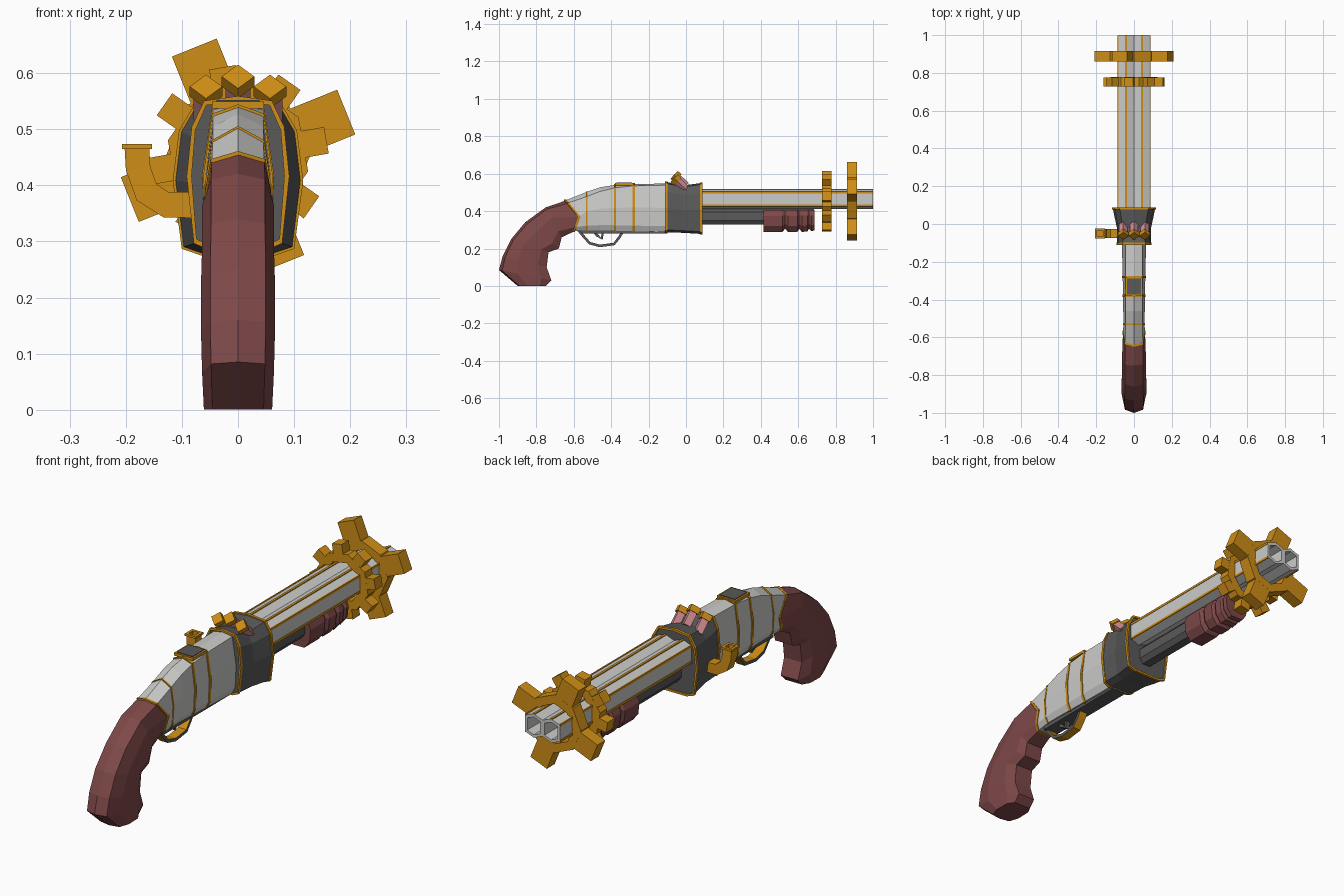
import bpy, bmesh, math
from mathutils import Vector, Matrix

if "Cube" in bpy.data.objects:
    bpy.data.objects.remove(bpy.data.objects["Cube"])


def material(name, col):
    m = bpy.data.materials.new(name)
    m.diffuse_color = (*col, 1)
    m.use_nodes = True
    m.node_tree.nodes["Principled BSDF"].inputs["Base Color"].default_value = m.diffuse_color
    return m


SILVER = material("silver steel", (0.60, 0.60, 0.59))
DARK = material("dark steel", (0.10, 0.10, 0.10))
GOLD = material("brass", (0.62, 0.27, 0.008))
WOOD = material("red wood", (0.21, 0.065, 0.065))
PINK = material("pink shell", (0.66, 0.27, 0.29))


def finish(name, bm, mat):
    bmesh.ops.recalc_face_normals(bm, faces=bm.faces)
    me = bpy.data.meshes.new(name)
    bm.to_mesh(me)
    bm.free()
    me.materials.append(mat)
    ob = bpy.data.objects.new(name, me)
    bpy.context.collection.objects.link(ob)
    return ob


def loft(name, rings, mat, closed=False, bm=None):
    """Skin a list of point rings; cap the ends or close into a loop."""
    own = bm is None
    bm = bm or bmesh.new()
    vs = [[bm.verts.new(p) for p in r] for r in rings]
    n = len(vs[0])
    pairs = list(zip(vs, vs[1:])) + ([(vs[-1], vs[0])] if closed else [])
    for a, b in pairs:
        for i in range(n):
            j = (i + 1) % n
            bm.faces.new((a[i], a[j], b[j], b[i]))
    if not closed:
        bm.faces.new(vs[0])
        bm.faces.new(vs[-1])
    return finish(name, bm, mat) if own else None


def add_box(bm, loc, size, rot=None):
    mtx = Matrix.Translation(loc) @ (rot or Matrix()) @ Matrix.Diagonal((*size, 1))
    bmesh.ops.create_cube(bm, size=1, matrix=mtx)


def box(name, loc, size, mat):
    bm = bmesh.new()
    add_box(bm, loc, size)
    return finish(name, bm, mat)


def mirror(half):
    """Half ring of (x, y, z), top to bottom, mirrored across x = 0."""
    return [Vector(p) for p in half] + [Vector((-x, y, z)) for x, y, z in reversed(half) if x > 1e-6]


def band(name, ring, grow=0.004, thick=0.012):
    c = sum(ring, Vector()) / len(ring)
    def shifted(g, dy):
        out = []
        for p in ring:
            d = Vector((p.x - c.x, 0, p.z - c.z))
            out.append(p + d.normalized() * g + Vector((0, dy, 0)))
        return out
    t = thick / 2
    loft(name, [shifted(grow, -t), shifted(grow, t), shifted(-0.006, t), shifted(-0.006, -t)], GOLD, closed=True)


# Grip: stations given by a back point and a front point
joint = [(0, -.645, .457), (.047, -.632, .443), (.058, -.57, .37), (.052, -.59, .315), (.035, -.60, .292)]
grip = [mirror([(x, y + .004, z) for x, y, z in joint])]
for (by, bz), (fy, fz), w in [((-.75, .42), (-.665, .26), 1), ((-.86, .34), (-.68, .20), 1),
                              ((-.935, .25), (-.735, .18), 1.03), ((-.98, .16), (-.745, .10), 1.03),
                              ((-1.0, .085), (-.72, .03), 1), ((-.90, 0), (-.75, .0), .95)]:
    grip.append(mirror([(x * w, by + (fy - by) * t, bz + (fz - bz) * t)
                        for t, x in [(0, 0), (.06, .048), (.35, .064), (.8, .062), (1, .042)]]))
loft("grip", grip, WOOD)


# Receiver body
def section(y, zt, drop, w, zb):
    h = zt - zb
    return mirror([(0, y, zt), (.045, y, zt - drop), (w, y, zb + h * .5), (w * .93, y, zb + h * .12), (w * .7, y, zb)])


stations = [section(-.53, .503, .025, .056, .297), section(-.46, .527, .022, .057, .297),
            section(-.38, .54, .016, .058, .295), section(-.28, .545, .010, .060, .292),
            section(-.10, .547, .008, .064, .288)]
loft("receiver", [mirror(joint)] + stations, SILVER)
band("grip_collar", mirror(joint))
band("rear_seam", stations[0], .003, .008)
band("middle_seam", stations[2])
band("front_seam", stations[3])
box("receiver_underside", (0, -.33, .291), (.07, .46, .022), DARK)
box("top_hatch_frame", (0, -.33, .543), (.092, .10, .012), GOLD)
box("top_hatch", (0, -.33, .547), (.076, .084, .010), DARK)


# Breech block, flared toward the muzzle
def breech(y, s, zt, zb):
    h = zt - zb
    return mirror([(0, y, zt), (.072 * s, y, zt - .008), (.098 * s, y, zt - h * .2),
                   (.108 * s, y, zt - h * .52), (.094 * s, y, zb + .012), (.06 * s, y, zb)])


blocks = [breech(-.105, .82, .556, .287), breech(-.02, .84, .537, .284), breech(.082, 1.04, .55, .278)]
loft("breech_block", blocks, DARK)
band("breech_rear_trim", blocks[0], .003)
band("breech_front_trim", blocks[2], .004)

# Twin hexagonal barrels with hollow muzzles and brass edge strips
for sx, side in ((-1, "left"), (1, "right")):
    cx = .0425 * sx
    hexa = [(0, .054), (.0425, .038), (.0425, -.034), (0, -.051), (-.0425, -.034), (-.0425, .038)]
    def ring(y, s):
        return [Vector((cx + x * s, y, .463 + z * s)) for x, z in hexa]
    loft(side + "_barrel", [ring(.07, 1), ring(1, 1), ring(1, .74), ring(.86, .74)], SILVER)
    for i, (x, z) in enumerate([(cx, .516), (.084 * sx, .500), (.084 * sx, .430)]):
        box(f"{side}_barrel_strip_{i}", (x, .54, z), (.010 if i == 0 else .006, .915, .006 if i == 0 else .010), GOLD)

# Magazine tube and wooden fore-end with grooves
tube = [(.018, .412), (.034, .395), (.036, .35), (.02, .328)]
loft("magazine_tube", [mirror([(x, y, z) for x, z in tube]) for y in (.07, .685)], DARK)
fore = []
for y, s in [(.415, 1), (.515, 1), (.53, .84), (.545, 1), (.595, 1), (.605, .84), (.62, 1),
             (.65, .96), (.658, .84), (.67, .96), (.687, .92)]:
    fore.append(mirror([(x * s, y, .40 + (z - .40) * s)
                        for x, z in [(.05, .405), (.064, .375), (.058, .32), (.032, .288)]]))
loft("fore_end", fore, WOOD)


# Brass gears around the barrels
def gear(name, y, thick, ring_out, ring_in, reach, width, teeth, start):
    bm = bmesh.new()
    zc, n = .4525, 8
    def circle(r, yy):
        return [(r * math.cos(math.tau * (k + .5) / n + math.radians(start)), yy,
                 zc + r * math.sin(math.tau * (k + .5) / n + math.radians(start))) for k in range(n)]
    a, b = y - thick / 2, y + thick / 2
    loft(name, [circle(ring_out, a), circle(ring_out, b), circle(ring_in, b), circle(ring_in, a)], GOLD, True, bm)
    inner = ring_out * .88
    for k in range(teeth):
        ang = math.radians(start) + math.tau * k / teeth
        r = (reach + inner) / 2
        add_box(bm, (r * math.cos(ang), y, zc + r * math.sin(ang)),
                (reach - inner, thick - .0005, width), Matrix.Rotation(-ang, 4, 'Y'))
    finish(name, bm, GOLD)


gear("small_gear", .752, .05, .128, .088, .160, .048, 8, 10)
gear("large_gear", .888, .055, .128, .088, .208, .086, 4, 22)

# Three shells standing on the breech, tilted back
axis = Vector((0, -.06, .056)).normalized()
rot = axis.to_track_quat('Z', 'X').to_matrix().to_4x4()
if abs((rot @ Vector((1, 0, 0))).x) < .9:
    rot = rot @ Matrix.Rotation(math.pi / 2, 4, 'Z')
for i, (x, z) in enumerate([(-.057, .522), (0, .540), (.057, .522)]):
    base = Vector((x, -.006, z))
    for part, mat, r, length, off in (("case", PINK, .022, .065, .025), ("cap", GOLD, .029, .026, .066)):
        bm = bmesh.new()
        bmesh.ops.create_cone(bm, cap_ends=True, segments=4, radius1=r, radius2=r, depth=length,
                              matrix=Matrix.Translation(base + axis * off) @ rot)
        finish(f"shell_{part}_{i}", bm, mat)

# Square brass exhaust pipe on the left, open at the top
rings = []
for x, z, ang, r in [(-.07, .365, 90, .023), (-.128, .365, 80, .023), (-.163, .388, 40, .023),
                     (-.178, .43, 8, .022), (-.180, .465, 0, .022), (-.180, .465, 0, .027),
                     (-.180, .474, 0, .027), (-.180, .474, 0, .015), (-.180, .44, 0, .015)]:
    d = Vector((math.cos(math.radians(ang)), 0, math.sin(math.radians(ang)))) * r
    c = Vector((x, -.05, z))
    e = Vector((0, r, 0))
    rings.append([c + d + e, c + d - e, c - d - e, c - d + e])
loft("exhaust_pipe", rings, GOLD)


# Trigger guard and trigger: flat bars following a side path
def bar(name, path, w, t, mat):
    pts = [Vector((0, y, z)) for y, z in path]
    out = []
    for i, p in enumerate(pts):
        d = (pts[min(i + 1, len(pts) - 1)] - pts[max(i - 1, 0)]).normalized()
        n = Vector((0, -d.z, d.y)) * t
        e = Vector((w, 0, 0))
        out.append([p + n + e, p + n - e, p - n - e, p - n + e])
    return loft(name, out, mat)


guard = bar("trigger_guard", [(-.575, .298), (-.545, .262), (-.515, .228), (-.46, .214), (-.385, .224),
                              (-.355, .262), (-.335, .298)], .02, .007, DARK)
guard.data.materials.append(GOLD)
for f in guard.data.polygons:  # brass on the rim faces, steel on the sides
    f.material_index = 0 if abs(f.normal.x) > .7 else 1
bar("trigger", [(-.50, .298), (-.475, .27), (-.45, .252), (-.445, .29)], .01, .007, DARK)
